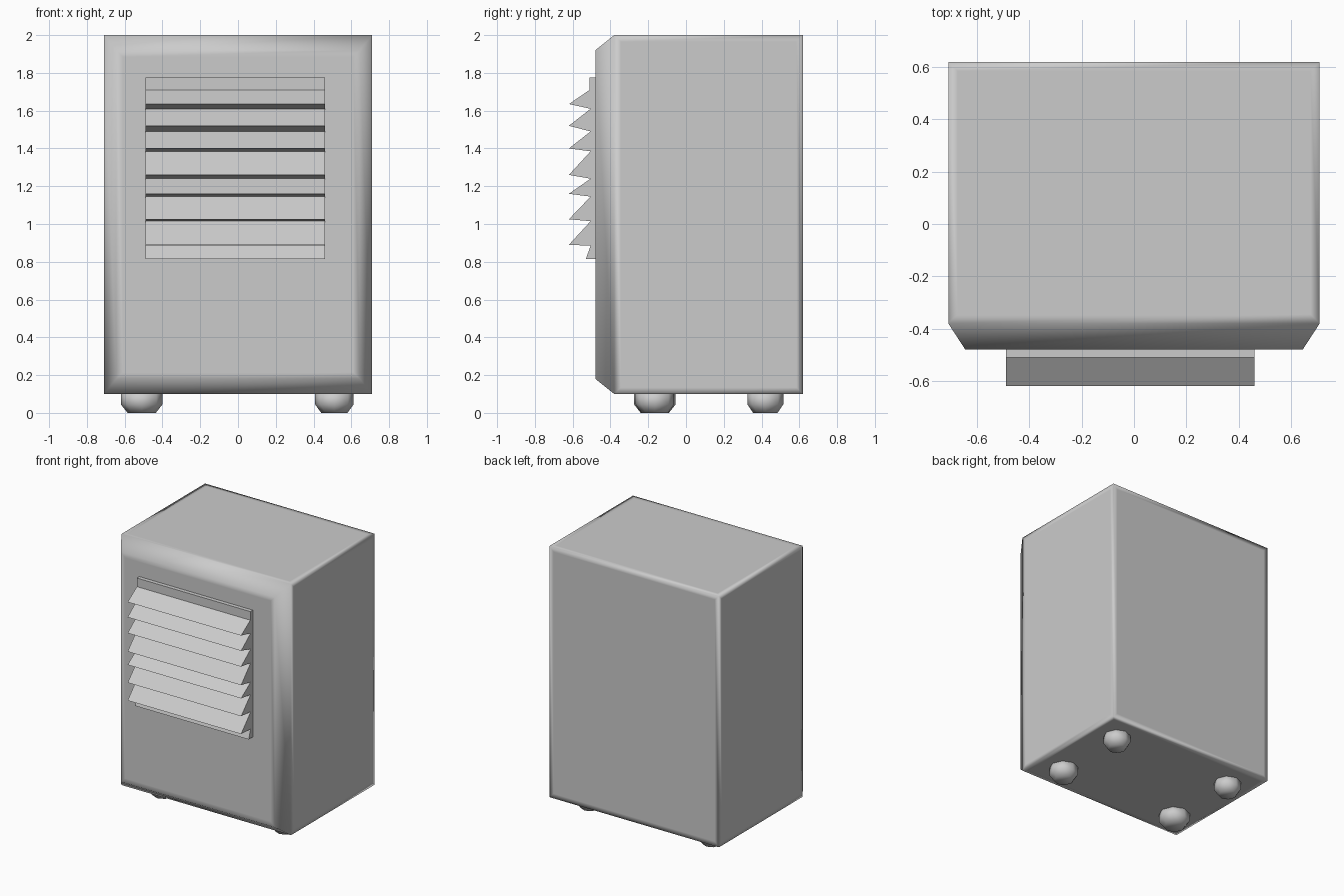
import bpy, bmesh, math

if "Cube" in bpy.data.objects:
    bpy.data.objects.remove(bpy.data.objects["Cube"])


def make_object(name, bm, smooth):
    bmesh.ops.recalc_face_normals(bm, faces=bm.faces)
    mesh = bpy.data.meshes.new(name)
    bm.to_mesh(mesh)
    bm.free()
    for p in mesh.polygons:
        p.use_smooth = smooth
    obj = bpy.data.objects.new(name, mesh)
    bpy.context.collection.objects.link(obj)
    return obj


def loft(bm, rings):
    """Skin matching point rings and cap both ends."""
    rows = [[bm.verts.new(p) for p in r] for r in rings]
    n = len(rows[0])
    for a, b in zip(rows, rows[1:]):
        for i in range(n):
            j = (i + 1) % n
            bm.faces.new((a[i], a[j], b[j], b[i]))
    bm.faces.new(rows[0])
    bm.faces.new(rows[-1])


# Cabinet: box with chamfered front edges, softly shaded
def rect(y, x, z0, z1):
    return [(-x, y, z0), (x, y, z0), (x, y, z1), (-x, y, z1)]


bm = bmesh.new()
loft(bm, [rect(0.62, 0.71, 0.10, 2.0),
          rect(-0.38, 0.71, 0.10, 2.0),
          rect(-0.48, 0.645, 0.18, 1.92)])
bmesh.ops.recalc_face_normals(bm, faces=bm.faces)
panels = [f for f in bm.faces if f.calc_area() > 0.5]
bmesh.ops.inset_individual(bm, faces=panels, thickness=0.05)
make_object("cabinet", bm, True)

# Louvre grille: saw-tooth side profile (y, z) extruded across the front
profile = [(-0.47, 1.775), (-0.51, 1.775), (-0.51, 1.71)]
teeth = [(1.635, 1.61), (1.52, 1.49), (1.40, 1.385), (1.26, 1.24),
         (1.16, 1.145), (1.025, 1.015), (0.89, 0.885)]
for tip, root in teeth:
    profile += [(-0.62, tip), (-0.505, root)]
profile += [(-0.53, 0.815), (-0.47, 0.815)]
bm = bmesh.new()
loft(bm, [[(x, y, z) for y, z in profile] for x in (-0.49, 0.46)])
make_object("louvre_grille", bm, False)

# Feet: short eight-sided pads tapering to the floor
foot_profile = [(1.0, 0.11), (1.0, 0.045), (0.68, 0.0)]


def foot(name, cx, cy, r):
    bm = bmesh.new()
    loft(bm, [[(cx + r * s * math.cos(k * math.pi / 4),
                cy + r * s * math.sin(k * math.pi / 4), z)
               for k in range(8)] for s, z in foot_profile])
    make_object(name, bm, True)


for side, cx, rf in (("left", -0.51, 0.11), ("right", 0.51, 0.102)):
    foot("front_foot_" + side, cx, -0.165, rf)
    foot("back_foot_" + side, cx, 0.42, 0.095)
